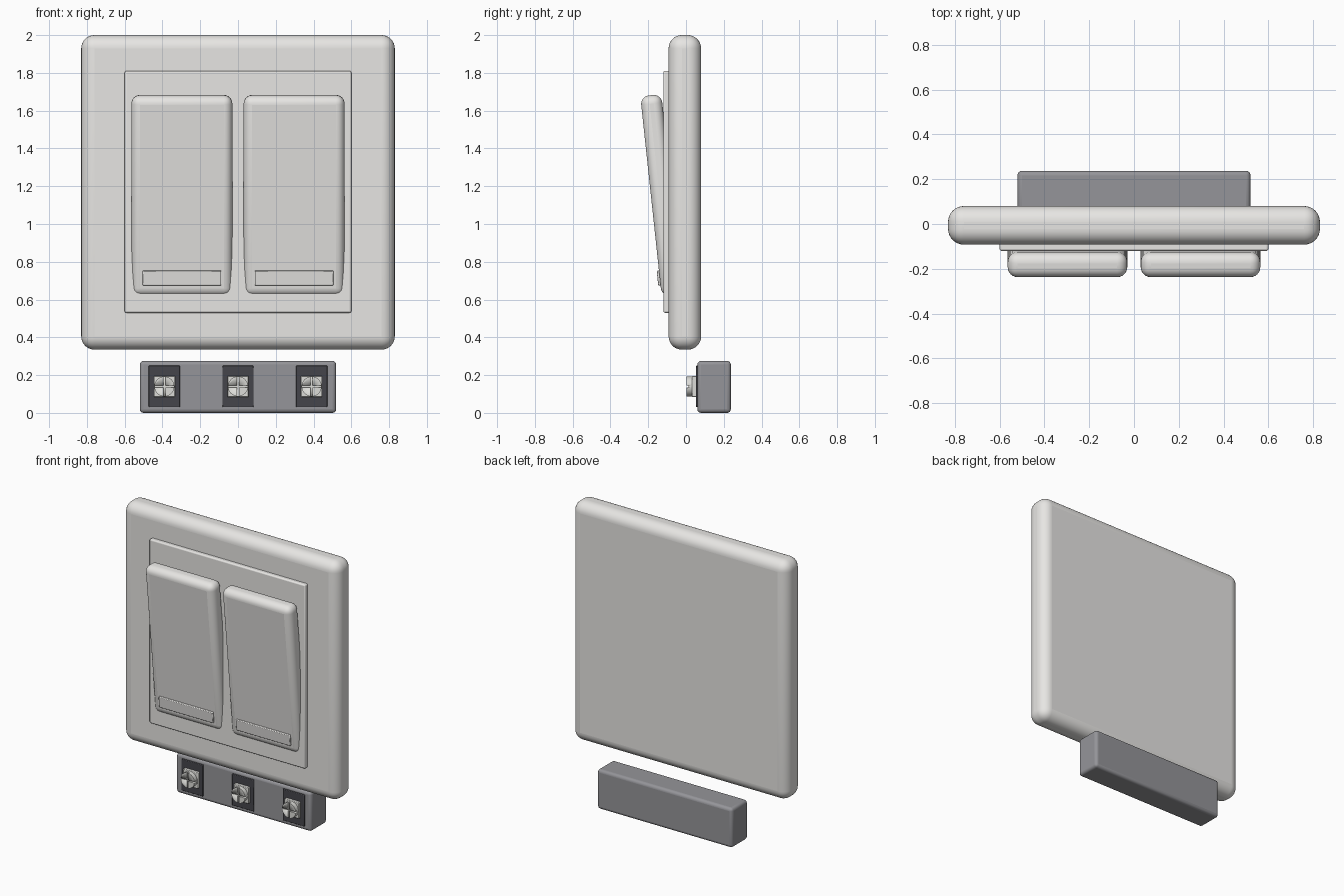
import bpy, math
from mathutils import Matrix, Vector

if "Cube" in bpy.data.objects:
    bpy.data.objects.remove(bpy.data.objects["Cube"])


def material(name, rgb):
    m = bpy.data.materials.new(name)
    m.use_nodes = True
    m.diffuse_color = (*rgb, 1)
    m.node_tree.nodes["Principled BSDF"].inputs["Base Color"].default_value = (*rgb, 1)
    return m


ivory = material("warm white plastic", (0.80, 0.79, 0.77))
grey = material("grey plastic", (0.30, 0.30, 0.32))
dark = material("dark plastic", (0.06, 0.06, 0.07))
metal = material("pale metal", (0.72, 0.72, 0.69))


def smooth(ob):
    bpy.ops.object.select_all(action="DESELECT")
    ob.select_set(True)
    bpy.context.view_layer.objects.active = ob
    bpy.ops.object.shade_smooth_by_angle(angle=math.radians(35))


def box(name, x, y, z, mat, bevel=0.0, segments=4, tilt=None):
    """Rounded box from (min, max) ranges; tilt = (angle, pivot)."""
    bpy.ops.mesh.primitive_cube_add(size=1)
    ob = bpy.context.object
    ob.name = name
    size = [r[1] - r[0] for r in (x, y, z)]
    centre = Vector([sum(r) / 2 for r in (x, y, z)])
    ob.data.transform(Matrix.Translation(centre) @ Matrix.Diagonal((*size, 1)))
    if tilt:
        angle, pivot = tilt
        ob.data.transform(Matrix.Translation(pivot) @ Matrix.Rotation(angle, 4, "X")
                          @ Matrix.Translation(-pivot))
    ob.data.materials.append(mat)
    if bevel:
        mod = ob.modifiers.new("rounded edges", "BEVEL")
        mod.width, mod.segments = bevel, segments
    smooth(ob)
    return ob


# Wall plate and raised panel
box("wall_plate", (-0.83, 0.83), (-0.092, 0.08), (0.335, 2.0), ivory, 0.07, 8)
box("inner_panel", (-0.6, 0.6), (-0.12, -0.07), (0.53, 1.81), ivory, 0.009, 3)

# Tilted rockers, each with a raised marker bar near the bottom
lean = (math.radians(6.1), Vector((0, -0.129, 0.62)))
for side, s in (("right", -1), ("left", 1)):
    c = s * 0.297
    box(side + "_rocker", (c - 0.267, c + 0.267), (-0.129, -0.017), (0.615, 1.682),
        ivory, 0.045, 6, lean)
    box(side + "_marker_bar", (c - 0.208, c + 0.208), (-0.141, -0.1), (0.676, 0.754),
        ivory, 0.004, 2, lean)

# Terminal block with three screw terminals
box("terminal_block", (-0.52, 0.52), (0.06, 0.2375), (0.0, 0.275), grey, 0.02, 4)
for label, x in (("right", -0.39), ("middle", 0), ("left", 0.39)):
    box(label + "_terminal_recess", (x - 0.083, x + 0.083), (0.052, 0.075),
        (0.03, 0.25), dark, 0.004, 2)
    box(label + "_clamp", (x - 0.056, x + 0.056), (0.032, 0.06), (0.084, 0.196), metal, 0.004, 2)
    bpy.ops.mesh.primitive_cylinder_add(vertices=32, radius=0.053, depth=0.034)
    head = bpy.context.object
    head.name = label + "_screw_head"
    head.data.transform(Matrix.Translation((x, 0.019, 0.14)) @ Matrix.Rotation(math.pi / 2, 4, "X"))
    head.data.materials.append(metal)
    # Crossed slots cut into the screw head
    for way, w, h in (("upright", 0.005, 0.07), ("level", 0.07, 0.005)):
        cutter = box(label + "_" + way + "_slot_cutter", (x - w, x + w), (-0.02, 0.014),
                     (0.14 - h, 0.14 + h), metal)
        cutter.hide_render = True
        cutter.hide_set(True)
        cut = head.modifiers.new(way + " slot", "BOOLEAN")
        cut.operation, cut.object, cut.solver = "DIFFERENCE", cutter, "EXACT"
    smooth(head)
